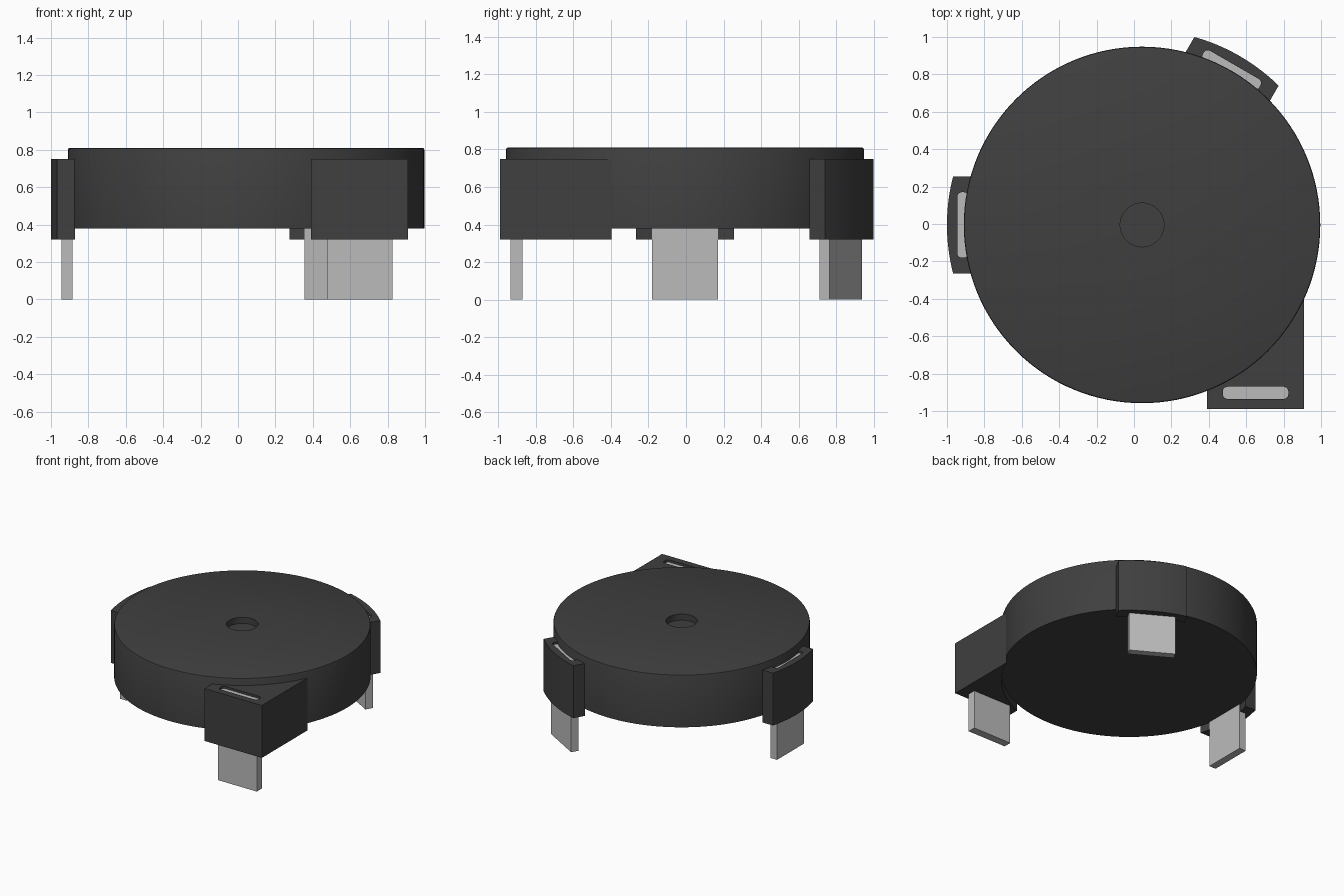
import bpy, bmesh, math
from mathutils import Matrix, Vector

if "Cube" in bpy.data.objects:
    bpy.data.objects.remove(bpy.data.objects["Cube"])

CENTRE = Vector((0.043, -0.005, 0))
R = 0.953                      # case radius
LUG_Z = (0.32, 0.75)
SLOT_FLOOR = 0.73


def material(name, value):
    m = bpy.data.materials.new(name)
    m.use_nodes = True
    colour = (value, value, value, 1)
    m.diffuse_color = colour
    m.node_tree.nodes["Principled BSDF"].inputs["Base Color"].default_value = colour
    return m


BLACK = material("black plastic", 0.05)
METAL = material("pin metal", 0.50)


def finish(name, bm, mat, angle=0.0, smooth=False):
    """Turn a bmesh into an object around the case centre, turned about z."""
    bmesh.ops.recalc_face_normals(bm, faces=bm.faces)
    bm.transform(Matrix.Translation(CENTRE) @ Matrix.Rotation(angle, 4, 'Z'))
    mesh = bpy.data.meshes.new(name)
    bm.to_mesh(mesh)
    bm.free()
    mesh.materials.append(mat)
    ob = bpy.data.objects.new(name, mesh)
    bpy.context.collection.objects.link(ob)
    if smooth:
        smooth_shade(ob)
    return ob


def smooth_shade(ob):
    bpy.ops.object.select_all(action='DESELECT')
    ob.select_set(True)
    bpy.context.view_layer.objects.active = ob
    bpy.ops.object.shade_smooth_by_angle(angle=math.radians(30))


def prism(outline, z0, z1):
    bm = bmesh.new()
    face = bm.faces.new([bm.verts.new((x, y, z0)) for x, y in outline])
    out = bmesh.ops.extrude_face_region(bm, geom=[face])
    top = [v for v in out["geom"] if isinstance(v, bmesh.types.BMVert)]
    bmesh.ops.translate(bm, verts=top, vec=(0, 0, z1 - z0))
    return bm


def rect(x0, x1, y0, y1):
    return [(x0, y0), (x1, y0), (x1, y1), (x0, y1)]


def rounded_rect(x0, x1, y0, y1, r=0.025, n=5):
    pts = []
    corners = [(x1 - r, y1 - r), (x0 + r, y1 - r), (x0 + r, y0 + r), (x1 - r, y0 + r)]
    for k, (cx, cy) in enumerate(corners):
        for i in range(n + 1):
            a = math.pi / 2 * (k + i / n)
            pts.append((cx + r * math.cos(a), cy + r * math.sin(a)))
    return pts


def arc(r, a0, a1, n=20):
    return [(r * math.cos(a0 + (a1 - a0) * i / n), r * math.sin(a0 + (a1 - a0) * i / n))
            for i in range(n + 1)]


def lug_with_pin(name, outline, pin, angle):
    """Lug with a shallow rounded slot on top, and the flat pin through it."""
    lug = finish(name + "_lug", prism(outline, *LUG_Z), BLACK, angle)
    cutter = finish(name + "_slot_cutter", prism(rounded_rect(*pin), SLOT_FLOOR, 0.9), BLACK, angle)
    cutter.hide_render = True
    mod = lug.modifiers.new("slot", 'BOOLEAN')
    mod.operation = 'DIFFERENCE'
    mod.solver = 'EXACT'
    mod.object = cutter
    bpy.context.view_layer.update()
    evaluated = lug.evaluated_get(bpy.context.evaluated_depsgraph_get())
    mesh = bpy.data.meshes.new_from_object(evaluated)
    lug.modifiers.clear()
    lug.data = mesh
    bpy.data.objects.remove(cutter)
    smooth_shade(lug)
    finish(name + "_pin", prism(rect(*pin), 0, SLOT_FLOOR + 0.001), METAL, angle)


# Round case with a shallow sound hole, turned from a profile
profile = [(0, 0.76), (0.117, 0.76), (0.117, 0.81), (R - 0.01, 0.81),
           (R - 0.003, 0.807), (R, 0.80), (R, 0.38), (0, 0.38)]
bm = bmesh.new()
verts = [bm.verts.new((x, 0, z)) for x, z in profile]
edges = [bm.edges.new(pair) for pair in zip(verts, verts[1:])]
bmesh.ops.spin(bm, geom=verts + edges, cent=(0, 0, 0), axis=(0, 0, 1),
               angle=2 * math.pi, steps=128, use_duplicate=False)
bmesh.ops.remove_doubles(bm, verts=bm.verts, dist=0.0005)
finish("round_case", bm, BLACK, smooth=True)

# Two curved lugs on the rim
r_in, r_out, half = R - 0.002, 1.043, 0.26
a_in, a_out = math.asin(half / r_in), math.asin(half / r_out)
curved = arc(r_out, -a_out, a_out) + arc(r_in, a_in, -a_in)
for name, degrees in (("right", 180), ("back", 60)):
    lug_with_pin(name, curved, (0.928, 0.988, -0.175, 0.175), math.radians(degrees))

# Square corner lug at the front left
x0, x1, y0 = 0.347, 0.867, -0.985
corner = [(x0, y0), (x1, y0)] + arc(r_in, -math.acos(x1 / r_in), -math.acos(x0 / r_in))
lug_with_pin("front", corner, (0.432, 0.782, -0.93, -0.865), 0.0)
